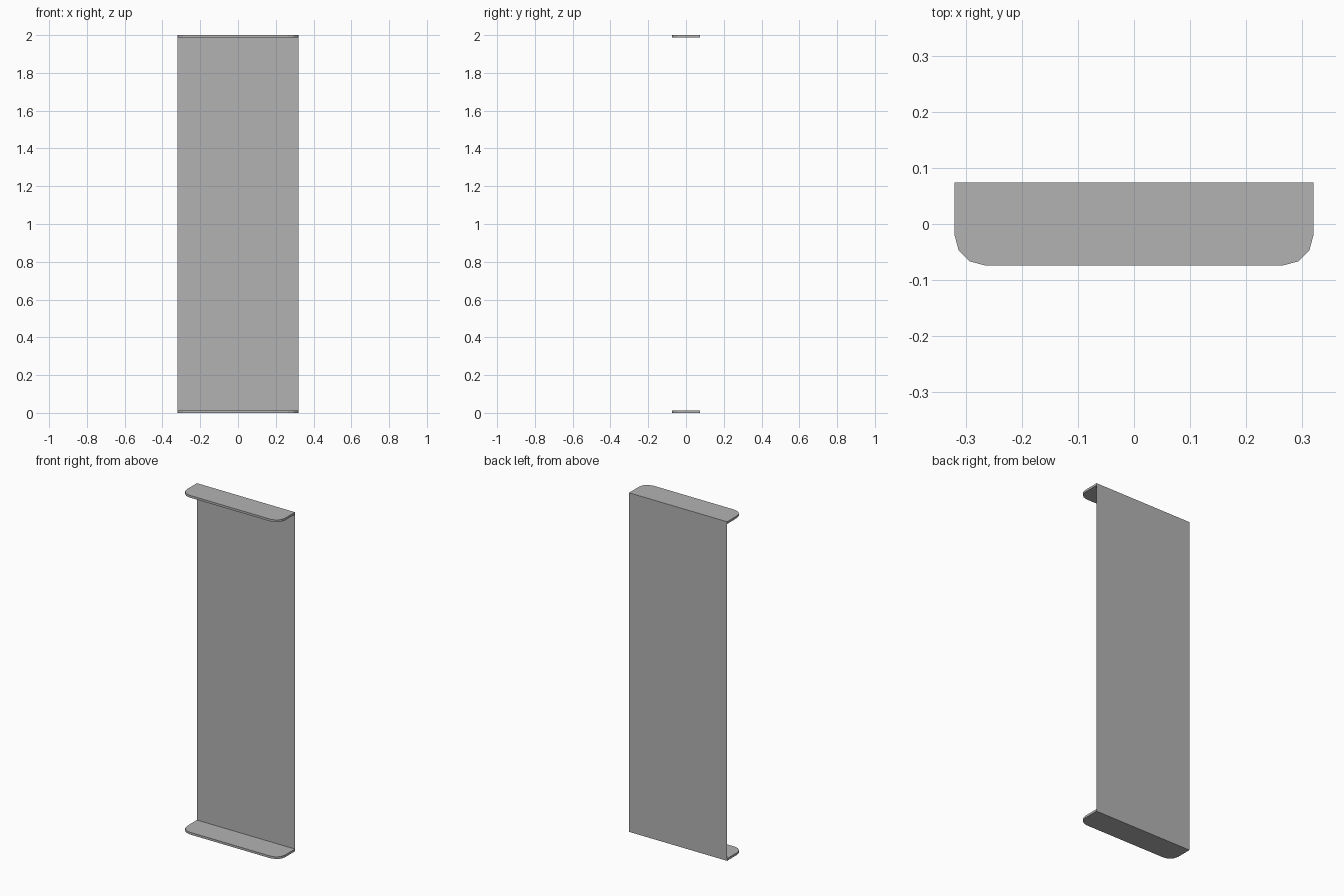
import bpy
import bmesh
from math import cos, sin, radians

cube = bpy.data.objects.get("Cube")
if cube:
    bpy.data.objects.remove(cube, do_unlink=True)

HALF_WIDTH, BACK, FRONT = 0.32, 0.074, -0.074
HEIGHT, THICKNESS, RADIUS = 2.0, 0.013, 0.055

grey = bpy.data.materials.new("plain grey")
grey.use_nodes = True
colour = (0.45, 0.45, 0.45, 1)
grey.diffuse_color = colour
grey.node_tree.nodes["Principled BSDF"].inputs["Base Color"].default_value = colour


def add_object(name, bm):
    mesh = bpy.data.meshes.new(name)
    bm.to_mesh(mesh)
    bm.free()
    mesh.materials.append(grey)
    obj = bpy.data.objects.new(name, mesh)
    bpy.context.collection.objects.link(obj)
    return obj


def shelf_outline():
    """Rectangle with both front corners rounded, back edge last."""
    right = [(HALF_WIDTH - RADIUS + RADIUS * cos(radians(a)),
              FRONT + RADIUS - RADIUS * sin(radians(a))) for a in (0, 30, 60, 90)]
    right.insert(0, (HALF_WIDTH, BACK))
    return [(-x, y) for x, y in right] + right[::-1]


def add_shelf(name, z):
    bm = bmesh.new()
    outline = shelf_outline()
    low = [bm.verts.new((x, y, z)) for x, y in outline]
    high = [bm.verts.new((x, y, z + THICKNESS)) for x, y in outline]
    bm.faces.new(low[::-1])
    bm.faces.new(high)
    # Rim, left open along the back where the panel closes it
    for i in range(len(outline) - 1):
        bm.faces.new((low[i], low[i + 1], high[i + 1], high[i]))
    return add_object(name, bm)


# Thin upright sheet at the back
bm = bmesh.new()
bm.faces.new([bm.verts.new((x * HALF_WIDTH, BACK, z)) for x, z in
              ((-1, 0), (1, 0), (1, HEIGHT), (-1, HEIGHT))])
add_object("back_panel", bm)

# End plates with rounded front corners
add_shelf("bottom_plate", 0)
add_shelf("top_plate", HEIGHT - THICKNESS)
